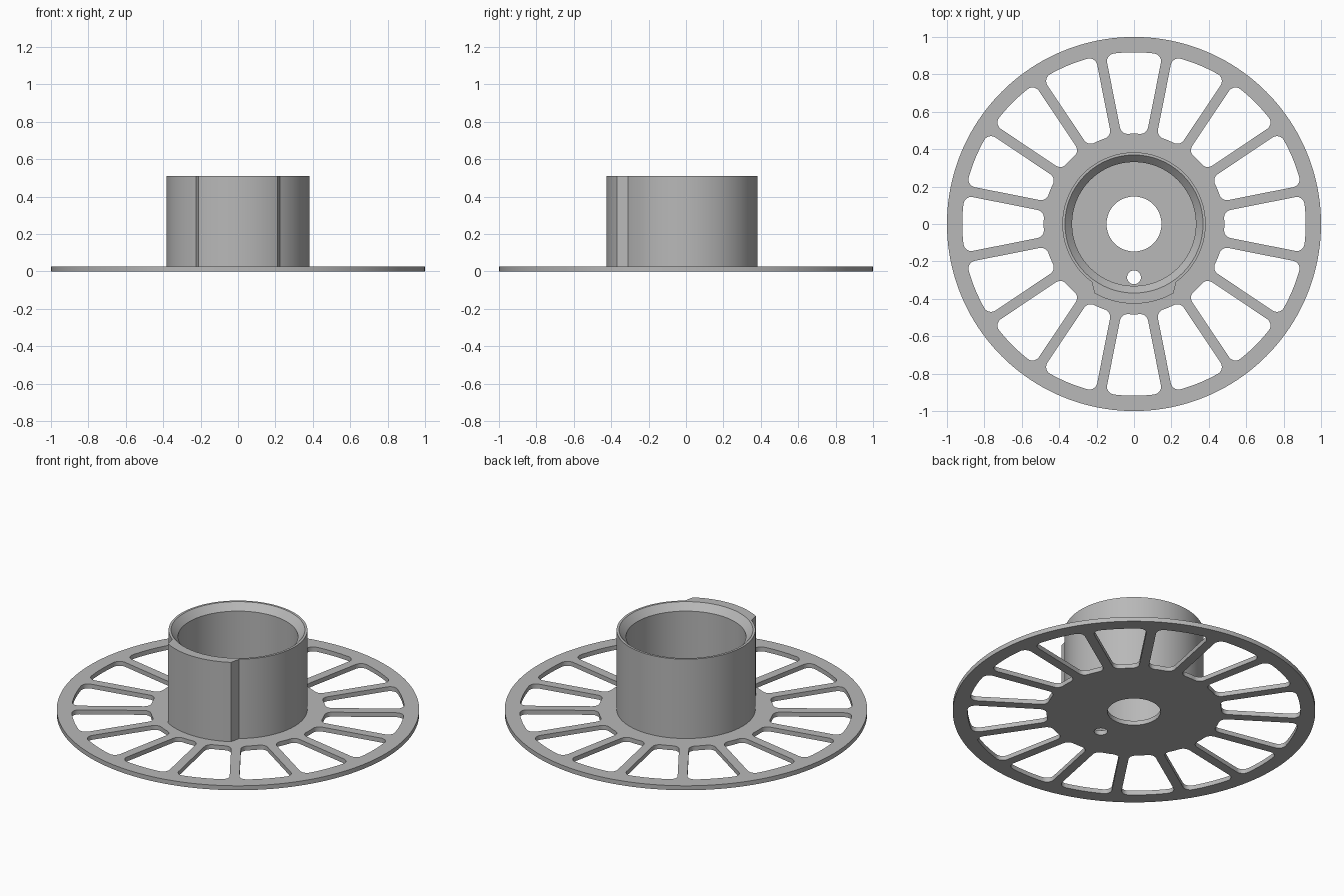
import bpy, bmesh
from math import sin, cos, asin, radians, pi, tau

cube = bpy.data.objects.get("Cube")
if cube:
    bpy.data.objects.remove(cube, do_unlink=True)

PLATE_TOP, HUB_TOP = 0.027, 0.51

grey = bpy.data.materials.new("plain_grey")
grey.use_nodes = True
grey.diffuse_color = (0.48, 0.48, 0.48, 1)
grey.node_tree.nodes["Principled BSDF"].inputs["Base Color"].default_value = grey.diffuse_color


def polar(r, a, cx=0.0, cy=0.0):
    return cx + r * cos(a), cy + r * sin(a)


def arc(r, a0, a1, steps, cx=0.0, cy=0.0):
    return [polar(r, a0 + (a1 - a0) * i / steps, cx, cy) for i in range(steps + 1)]


def circle(r, steps, cx=0.0, cy=0.0):
    return arc(r, 0, tau, steps, cx, cy)[:-1]


def slot(inner, outer, half_angle, half_spoke, fillet):
    """Rounded slot along +x whose sides run parallel to the neighbouring spokes."""
    ro, ri = outer - fillet, inner + fillet
    po = half_angle - asin((half_spoke + fillet) / ro)
    pi_in = half_angle - asin((half_spoke + fillet) / ri)
    side = half_angle + pi / 2
    half = arc(outer, 0, po, 5)
    half += arc(fillet, po, side, 7, *polar(ro, po))[1:]
    half += arc(fillet, side, pi_in + pi, 7, *polar(ri, pi_in))
    half += arc(inner, pi_in, 0, 3)[1:]
    return half + [(x, -y) for x, y in half[-2:0:-1]]


def rotate(points, a):
    return [(x * cos(a) - y * sin(a), x * sin(a) + y * cos(a)) for x, y in points]


def finish(name, bm):
    bmesh.ops.remove_doubles(bm, verts=bm.verts, dist=1e-5)
    bmesh.ops.recalc_face_normals(bm, faces=bm.faces)
    mesh = bpy.data.meshes.new(name)
    bm.to_mesh(mesh)
    bm.free()
    mesh.materials.append(grey)
    obj = bpy.data.objects.new(name, mesh)
    bpy.context.collection.objects.link(obj)
    bpy.ops.object.select_all(action="DESELECT")
    obj.select_set(True)
    bpy.context.view_layer.objects.active = obj
    bpy.ops.object.shade_smooth_by_angle(angle=radians(25))


# Spoked plate: rim, centre hole, small pin hole and sixteen slots
outlines = [circle(1, 160), circle(0.147, 64), circle(0.037, 32, 0, -0.285)]
slot_shape = slot(0.483, 0.918, pi / 16, 0.027, 0.042)
outlines += [rotate(slot_shape, tau * i / 16) for i in range(16)]

curve = bpy.data.curves.new("plate_outline", "CURVE")
curve.dimensions = "2D"
curve.fill_mode = "BOTH"
curve.extrude = PLATE_TOP / 2
for points in outlines:
    spline = curve.splines.new("POLY")
    spline.points.add(len(points) - 1)
    for p, (x, y) in zip(spline.points, points):
        p.co = (x, y, 0, 1)
    spline.use_cyclic_u = True
helper = bpy.data.objects.new("plate_outline", curve)
bpy.context.collection.objects.link(helper)
evaluated = helper.evaluated_get(bpy.context.evaluated_depsgraph_get())
bm = bmesh.new()
bm.from_mesh(evaluated.to_mesh())
evaluated.to_mesh_clear()
bpy.data.objects.remove(helper, do_unlink=True)
bmesh.ops.translate(bm, verts=bm.verts, vec=(0, 0, PLATE_TOP / 2))
finish("spoked_plate", bm)

# Hub: hollow cylinder with a chamfered mouth and a raised pad on the front
pad, root = radians(29.8), radians(36)
front = -pi / 2
stations = [(front - pad + 2 * pad * i / 24, 0.426) for i in range(25)]
stations += [(front + root + (tau - 2 * root) * i / 112, 0.383) for i in range(113)]
angles = [a for a, r in stations]


def ring(bm, radii, z):
    return [bm.verts.new((*polar(r, a), z)) for a, r in zip(angles, radii)]


bm = bmesh.new()
outer = [r for a, r in stations]
n = len(stations)
rings = [
    ring(bm, outer, PLATE_TOP),
    ring(bm, outer, HUB_TOP),
    ring(bm, [0.369] * n, HUB_TOP),
    ring(bm, [0.331] * n, HUB_TOP - 0.04),
    ring(bm, [0.331] * n, PLATE_TOP),
]
for low, high in zip(rings, rings[1:]):
    for i in range(n):
        j = (i + 1) % n
        bm.faces.new((low[i], low[j], high[j], high[i]))
finish("hub", bm)
